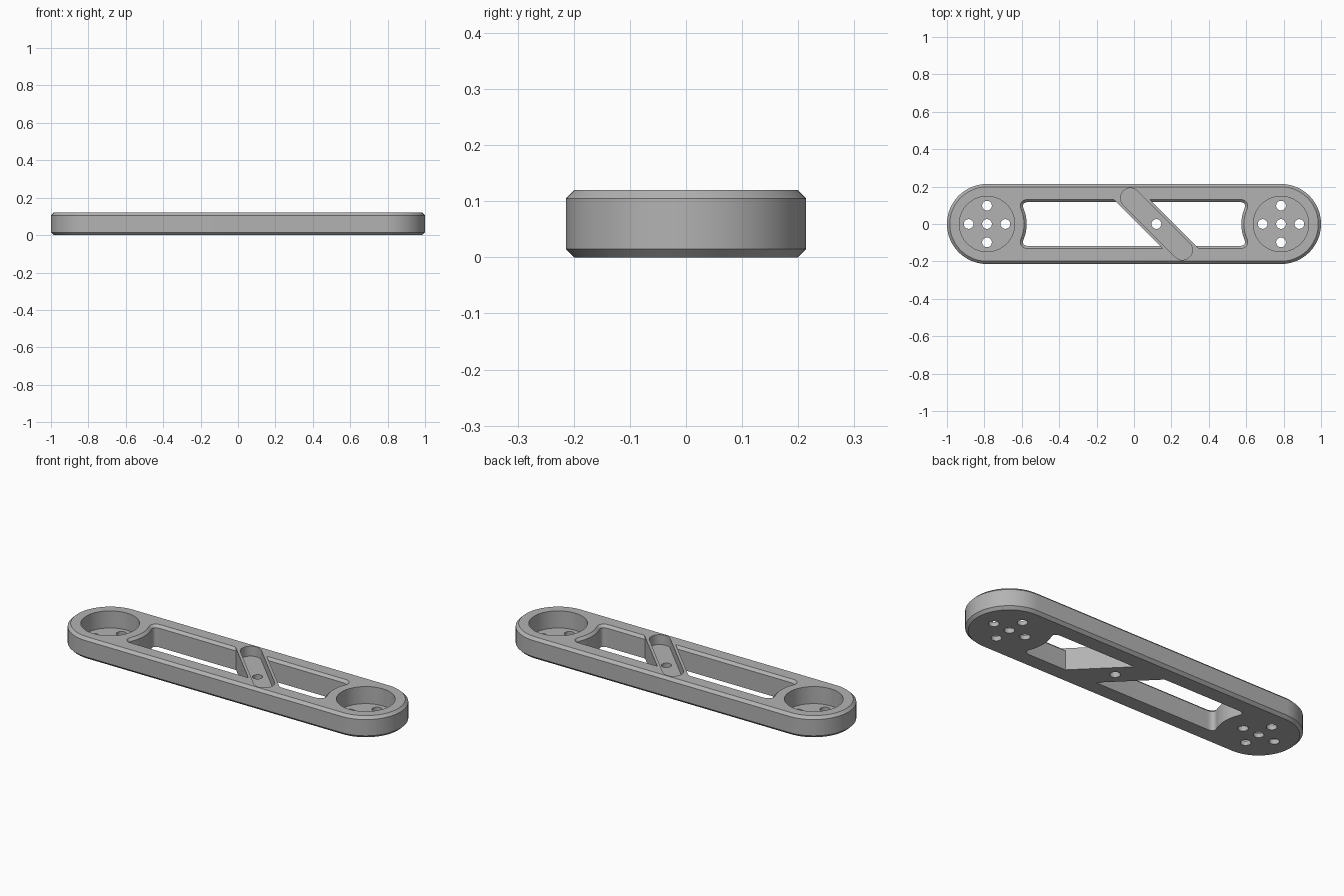
import bpy, bmesh
from math import pi, sin, cos, asin
from mathutils import Vector

if "Cube" in bpy.data.objects:
    bpy.data.objects.remove(bpy.data.objects["Cube"])

HEIGHT = 0.12
RADIUS = 0.214
END_X = 1 - RADIUS

metal = bpy.data.materials.new("grey_metal")
metal.use_nodes = True
metal.diffuse_color = (0.45, 0.45, 0.45, 1)
metal.node_tree.nodes["Principled BSDF"].inputs["Base Color"].default_value = metal.diffuse_color


def arc(cx, cy, r, start, end, n):
    return [Vector((cx + r * cos(start + (end - start) * i / n),
                    cy + r * sin(start + (end - start) * i / n))) for i in range(n + 1)]


def offset(points, d):
    """Move a counter-clockwise outline outwards by d with mitred corners."""
    result = []
    for i, p in enumerate(points):
        a = (p - points[i - 1]).normalized()
        b = (points[(i + 1) % len(points)] - p).normalized()
        na, nb = Vector((a.y, -a.x)), Vector((b.y, -b.x))
        result.append(p + (na + nb) * d / (1 + na.dot(nb)))
    return result


def loft(name, points, levels):
    """Solid from an outline, with one (height, offset) pair for each level."""
    bm = bmesh.new()
    rings = [[bm.verts.new((p.x, p.y, z)) for p in offset(points, d)] for z, d in levels]
    n = len(points)
    for low, high in zip(rings, rings[1:]):
        for i in range(n):
            j = (i + 1) % n
            bm.faces.new((low[i], low[j], high[j], high[i]))
    bm.faces.new(rings[0][::-1])
    bm.faces.new(rings[-1])
    mesh = bpy.data.meshes.new(name)
    bm.to_mesh(mesh)
    bm.free()
    mesh.materials.append(metal)
    obj = bpy.data.objects.new(name, mesh)
    bpy.context.collection.objects.link(obj)
    return obj


def cut(target, cutter):
    mod = target.modifiers.new("cut", "BOOLEAN")
    mod.operation = "DIFFERENCE"
    mod.solver = "EXACT"
    mod.object = cutter
    bpy.context.view_layer.objects.active = target
    bpy.ops.object.modifier_apply(modifier=mod.name)
    bpy.data.objects.remove(cutter)


def drill(target, x, y, r, low, high, n):
    circle = arc(x, y, r, 0, 2 * pi, n)[:-1]
    cut(target, loft("drill_cutter", circle, [(low, 0), (high, 0)]))


# Link body: rounded bar with chamfered rims
outline = arc(END_X, 0, RADIUS, -pi / 2, pi / 2, 40) + arc(-END_X, 0, RADIUS, pi / 2, 3 * pi / 2, 40)
body = loft("link_arm", outline,
            [(0, -0.015), (0.015, 0), (HEIGHT - 0.015, 0), (HEIGHT, -0.015)])

# Central window: concave ends around the pockets, rounded corners
WALL_R, WIN_Y = 0.212, 0.118
swing = asin(0.082 / WALL_R)
end_arc = arc(END_X, 0, WALL_R, pi + swing, pi - swing, 12)
start, control, finish = end_arc[-1], Vector((0.605, WIN_Y)), Vector((0.56, WIN_Y))
corner = [start * (1 - t) ** 2 + control * 2 * t * (1 - t) + finish * t * t
          for t in (i / 8 for i in range(1, 9))]
lower = [Vector((p.x, -p.y)) for p in reversed(corner)]
right_end = lower + end_arc + corner
window = loft("window_cutter", right_end + [-p for p in right_end],
              [(-0.05, 0), (HEIGHT - 0.014, 0), (HEIGHT + 0.006, 0.02)])

# Diagonal cross bar is left standing inside the window
BAR_X, BAR_HALF = 0.12, 0.068 * 2 ** 0.5
bar = [Vector((BAR_X - y + s * BAR_HALF, y))
       for s, y in ((-1, -0.2), (1, -0.2), (1, 0.2), (-1, 0.2))]
cut(window, loft("bar_keeper", bar, [(-0.1, 0), (0.2, 0)]))
cut(body, window)

# Round-ended groove along the cross bar
reach, groove_r = 0.139, 0.053
groove = (arc(BAR_X + reach, -reach, groove_r, -3 * pi / 4, pi / 4, 20)
          + arc(BAR_X - reach, reach, groove_r, pi / 4, 5 * pi / 4, 20))
cut(body, loft("groove_cutter", groove, [(0.065, 0), (0.2, 0)]))
drill(body, BAR_X, 0, 0.026, -0.05, 0.1, 24)

# Round pockets with five through holes each
for side in (-1, 1):
    x = side * END_X
    drill(body, x, 0, 0.148, 0.025, 0.2, 64)
    for dx, dy in ((0, 0), (1, 0), (-1, 0), (0, 1), (0, -1)):
        drill(body, x + dx * 0.098, dy * 0.098, 0.026, -0.05, 0.06, 24)

# Smooth curved walls, sharp rims
bpy.ops.object.select_all(action="DESELECT")
body.select_set(True)
bpy.context.view_layer.objects.active = body
bpy.ops.object.shade_smooth_by_angle(angle=pi / 6)
